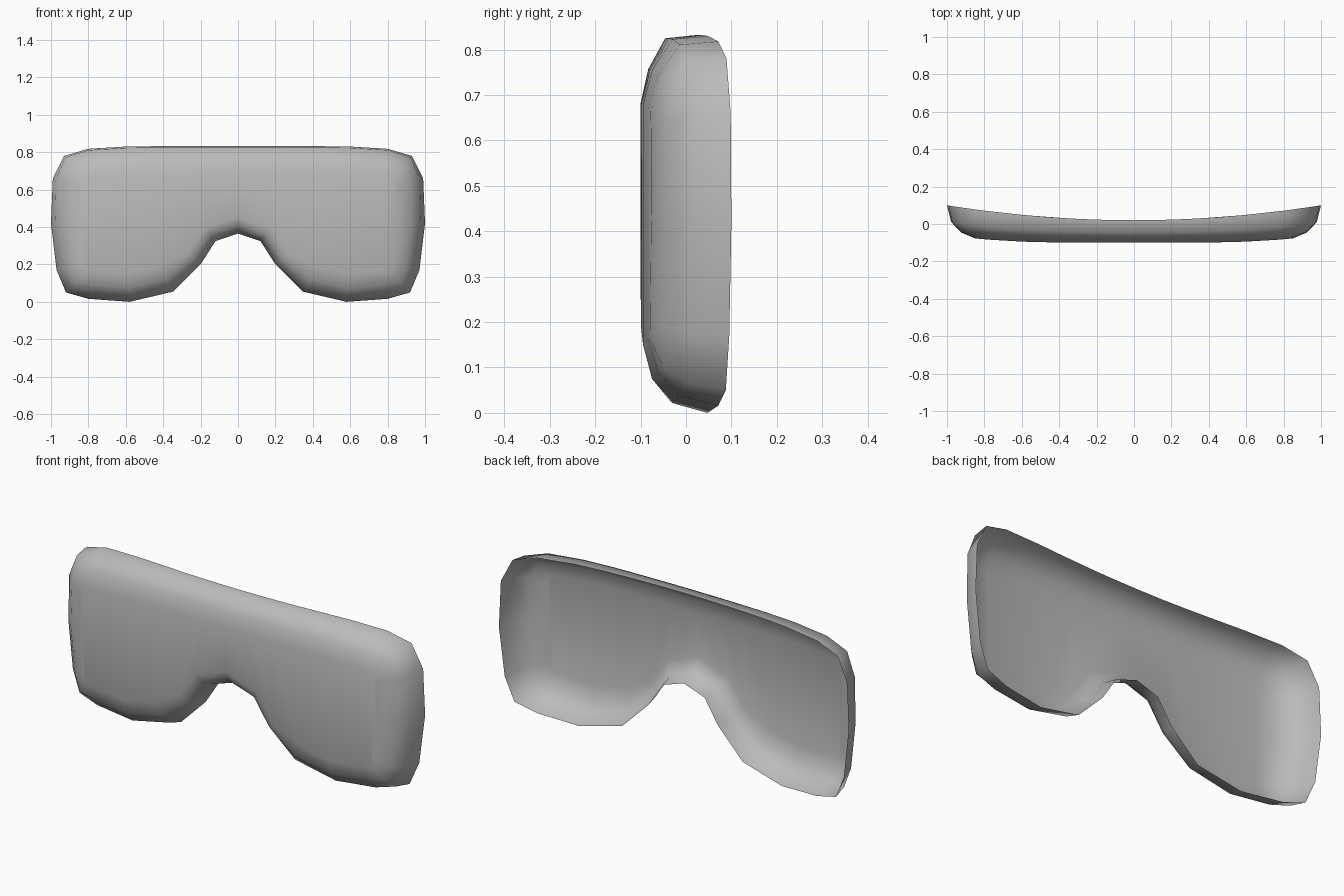
import bpy
import bmesh
from mathutils import Vector

cube = bpy.data.objects.get("Cube")
if cube:
    bpy.data.objects.remove(cube, do_unlink=True)

# Half outline of the lens: top centre, round the side, back to the nose notch
top = [(0, .832), (.14, .832), (.28, .832), (.44, .832), (.6, .83), (.8, .818), (.93, .78)]
side = [(.99, .66), (1, .42), (.97, .17)]
bottom = [(.92, .05), (.8, .016), (.58, 0), (.345, .055), (.2, .2), (.12, .325), (0, .365)]
outline = [Vector(p) for p in top + side + bottom]
count = len(outline)


def rim_y(x):
    return .02 + .08 * x * x


def front_y(x):
    return -.1 + .045 * x ** 4


def outward(i):
    """Outward direction of the outline at point i, mirrored at the centre."""
    p = outline[i]
    before = outline[i - 1] if i else Vector((-outline[1].x, p.y))
    after = outline[i + 1] if i < count - 1 else Vector((-outline[i - 1].x, p.y))
    if i == count - 1:
        return Vector((0, -1))
    if i == 0:
        return Vector((0, 1))
    t = (p - before).normalized() + (after - p).normalized()
    return Vector((-t.y, t.x)).normalized()


# Concentric rings run from the rear rim forward onto the front face
bm = bmesh.new()
rings = []
for inset, depth in ((0, 0), (.022, .55), (.075, .86), (.15, 1)):
    ring = []
    for i, p in enumerate(outline):
        n = outward(i)
        d = inset
        if depth == .55:
            d -= .015 * max(n.y, 0)
        if i >= count - 3:
            d *= .6
        q = p - n * d
        y = rim_y(q.x) * (1 - depth) + front_y(q.x) * depth
        ring.append(bm.verts.new((q.x, y, q.y)))
    rings.append(ring)

for outer, inner in zip(rings, rings[1:]):
    for i in range(count - 1):
        bm.faces.new((outer[i], inner[i], inner[i + 1], outer[i + 1]))

# Front face: strips from the top edge to the bottom edge, then the end panel
face = rings[-1]
for i in range(len(top) - 1):
    bm.faces.new((face[i], face[count - 1 - i], face[count - 2 - i], face[i + 1]))
first = len(top) - 1
bm.faces.new(face[first:count - first][::-1])

mesh = bpy.data.meshes.new("visor_lens")
bm.to_mesh(mesh)
bm.free()
mesh.shade_smooth()
lens = bpy.data.objects.new("visor_lens", mesh)
bpy.context.collection.objects.link(lens)
mirror = lens.modifiers.new("mirror", 'MIRROR')
mirror.use_axis[0] = True
mirror.merge_threshold = .001

# Single grey colour
grey = bpy.data.materials.new("lens_grey")
grey.use_nodes = True
colour = (.5, .5, .5, 1)
grey.diffuse_color = colour
grey.node_tree.nodes["Principled BSDF"].inputs["Base Color"].default_value = colour
mesh.materials.append(grey)
